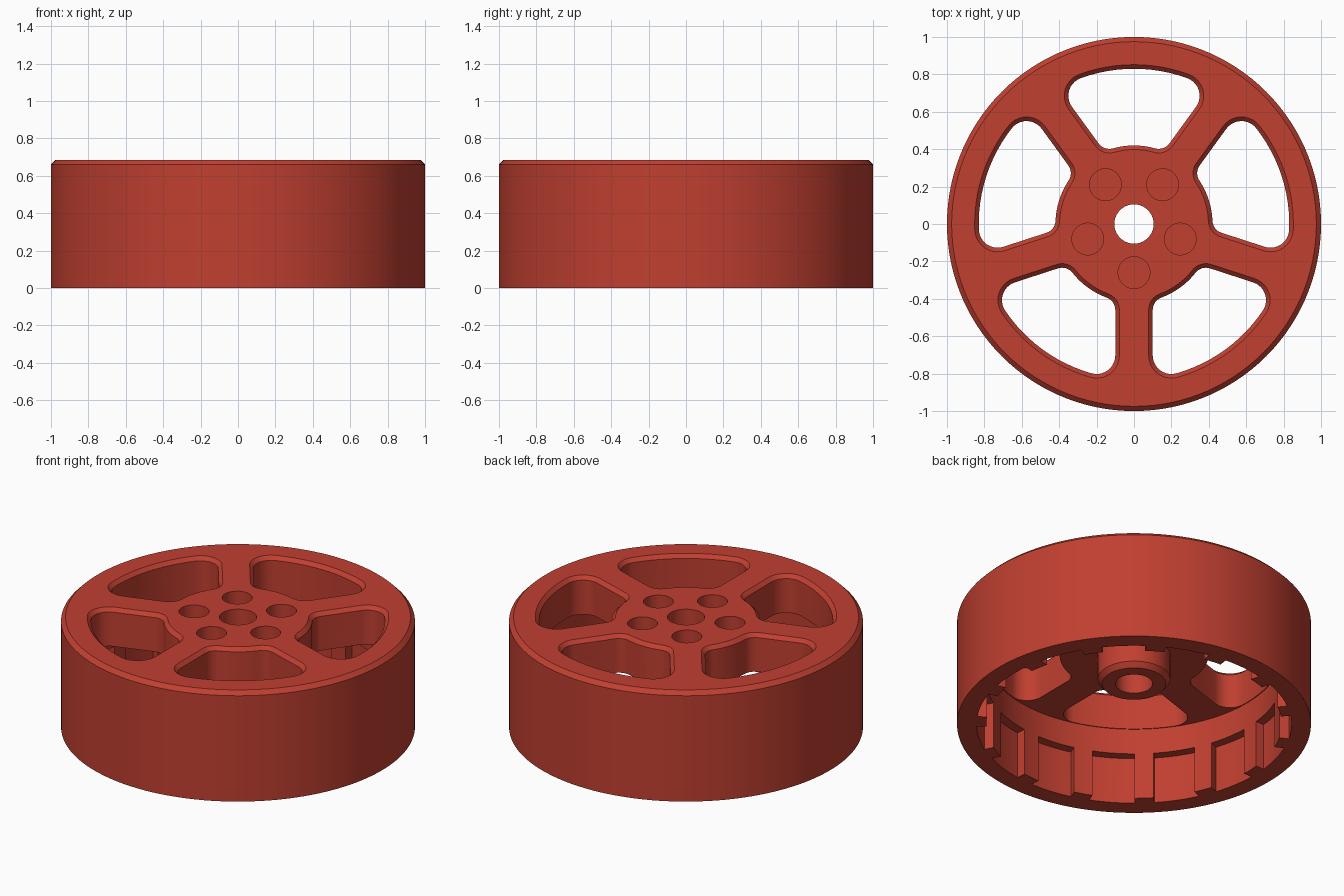
import bpy, bmesh
from math import sin, cos, pi, radians, sqrt, atan2, asin

if "Cube" in bpy.data.objects:
    bpy.data.objects.remove(bpy.data.objects["Cube"])

TOP = 0.685          # top of the wheel
PLATE = 0.45         # underside of the spoke plate


def polar(r, a):
    return (r * cos(a), r * sin(a))


def loft(bm, sections):
    """Closed solid through (2D outline, z) sections, listed bottom to top."""
    rings = [[bm.verts.new((x, y, z)) for x, y in pts] for pts, z in sections]
    n = len(rings[0])
    for a, b in zip(rings, rings[1:]):
        for i in range(n):
            j = (i + 1) % n
            bm.faces.new((a[i], a[j], b[j], b[i]))
    bm.faces.new(rings[0][::-1])
    bm.faces.new(rings[-1])


def lathe(bm, profile, n=120):
    """Revolve a closed (r, z) profile around z."""
    rings = [[bm.verts.new((*polar(r, 2 * pi * k / n), z)) for r, z in profile] for k in range(n)]
    m = len(profile)
    for k in range(n):
        a, b = rings[k], rings[(k + 1) % n]
        for i in range(m):
            j = (i + 1) % m
            bm.faces.new((a[i], b[i], b[j], a[j]))


def window_outline(mid, grow):
    """Rounded window between two parallel-sided spokes, offset outward by grow."""
    w, r_out, r_in = 0.10 - grow, 0.83 + grow, 0.42 - grow
    f_out, f_in = 0.10 + grow, 0.07 + grow
    half = []                                   # (angle from spoke axis, radius)
    # inner fillet, from hub arc to spoke side
    cv = w + f_in
    cu = sqrt((r_in + f_in) ** 2 - cv ** 2)
    start = atan2(cv, cu) + pi
    for k in range(9):
        t = start + (1.5 * pi - start) * k / 8
        half.append((cu + f_in * cos(t), cv + f_in * sin(t)))
    # outer fillet, from spoke side to rim arc
    cv = w + f_out
    cu = sqrt((r_out - f_out) ** 2 - cv ** 2)
    end = atan2(cv, cu)
    for k in range(11):
        t = -pi / 2 + (end + pi / 2) * k / 10
        half.append((cu + f_out * cos(t), cv + f_out * sin(t)))
    half = [(atan2(v, u), sqrt(u * u + v * v)) for u, v in half]
    h = pi / 5
    pts = [(a - h, r) for a, r in half]
    a0 = half[-1][0] - h
    pts += [(a0 * (1 - k / 6), r_out) for k in range(1, 12)]
    pts += [(h - a, r) for a, r in reversed(half)]
    a1 = h - half[0][0]
    pts += [(a1 * (1 - k / 4), r_in) for k in range(1, 8)]
    return [polar(r, mid + a) for a, r in pts]


def notch_outline(mid):
    """Notch in the inner rim, leaving parallel-sided teeth."""
    def edge(r):
        return pi / 15 - asin(0.055 / r)
    e, r = edge(0.89), 0.89
    pts = [polar(0.75, mid - edge(0.75))]
    pts += [polar(r, mid - e + 2 * e * k / 6) for k in range(7)]
    pts.append(polar(0.75, mid + edge(0.75)))
    return pts


def make_object(name, bm):
    bmesh.ops.recalc_face_normals(bm, faces=bm.faces)
    mesh = bpy.data.meshes.new(name)
    bm.to_mesh(mesh)
    bm.free()
    ob = bpy.data.objects.new(name, mesh)
    bpy.context.collection.objects.link(ob)
    return ob


# Wheel body: rim, plate and hub turned as one piece
bm = bmesh.new()
lathe(bm, [(0.105, TOP), (0.105, 0.265), (0.18, 0.265), (0.205, 0.295), (0.205, PLATE),
           (0.835, PLATE), (0.835, 0), (1.0, 0), (1.0, TOP - 0.025), (0.975, TOP)])
wheel = make_object("wheel", bm)

# Cutters: windows with chamfered top edge, blind bolt holes, rim notches
bm = bmesh.new()
for i in range(5):
    a = pi / 2 + 2 * pi * i / 5
    loft(bm, [(window_outline(a, 0), 0.36), (window_outline(a, 0), TOP - 0.022),
              (window_outline(a, 0.04), TOP + 0.018)])
    b = a + pi / 5
    cx, cy = polar(0.26, b)
    circle = [(cx + 0.085 * cos(2 * pi * k / 40), cy + 0.085 * sin(2 * pi * k / 40)) for k in range(40)]
    loft(bm, [(circle, 0.48), (circle, TOP + 0.1)])
for i in range(15):
    outline = notch_outline(radians(22.1 + 24 * i))
    loft(bm, [(outline, -0.1), (outline, 0.29)])
cutter = make_object("cutter", bm)
cutter.hide_render = True

# Cut the openings
cut = wheel.modifiers.new("openings", 'BOOLEAN')
cut.operation = 'DIFFERENCE'
cut.solver = 'EXACT'
cut.object = cutter
bpy.context.view_layer.objects.active = wheel
wheel.select_set(True)
cutter.select_set(False)
bpy.ops.object.modifier_apply(modifier=cut.name)
bpy.data.objects.remove(cutter)

# Colour and shading
red = bpy.data.materials.new("brick red")
red.diffuse_color = (0.53, 0.05, 0.03, 1)
red.use_nodes = True
red.node_tree.nodes["Principled BSDF"].inputs["Base Color"].default_value = red.diffuse_color
wheel.data.materials.clear()
wheel.data.materials.append(red)
bpy.ops.object.shade_smooth_by_angle(angle=radians(30))
